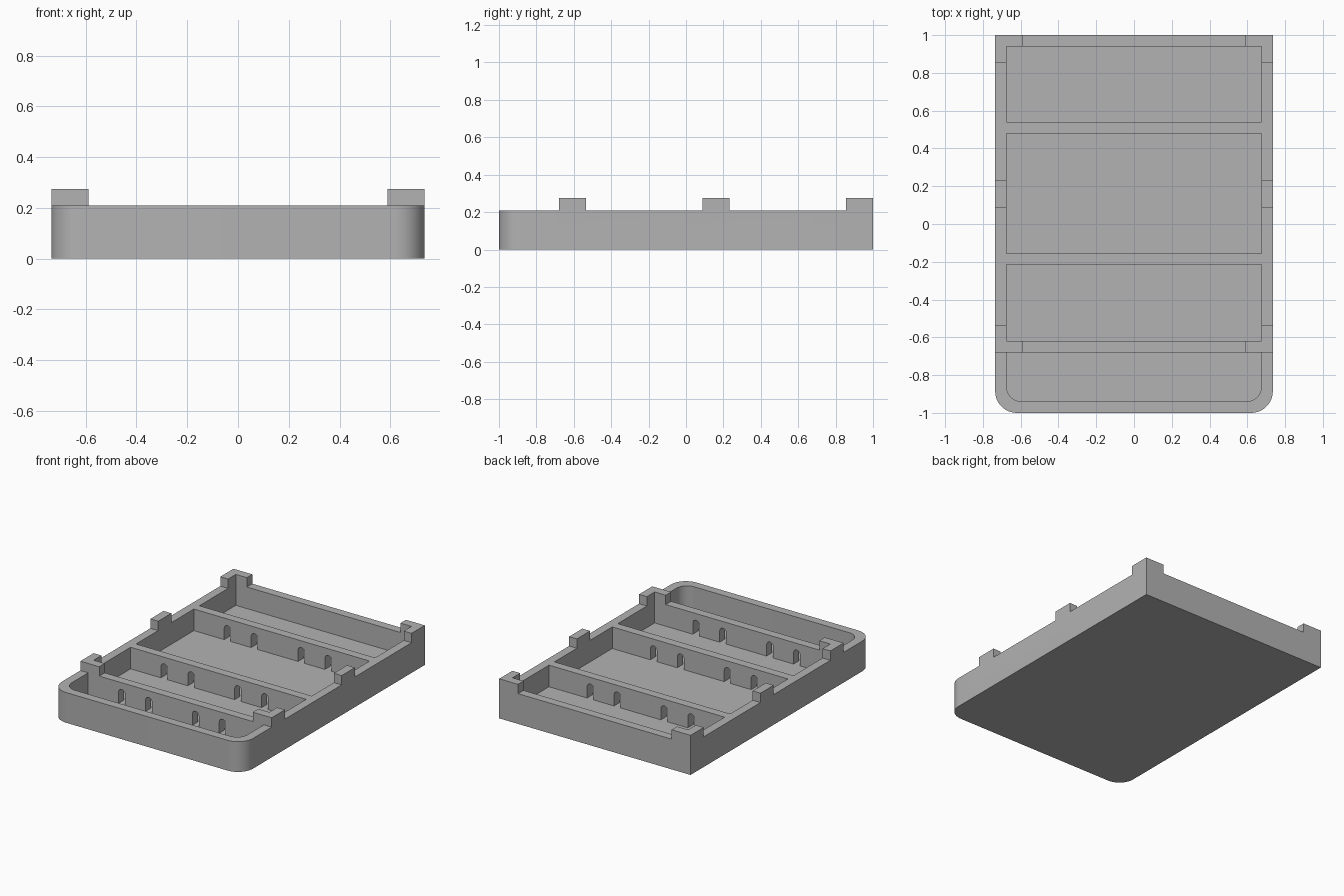
import bpy, bmesh, math

if "Cube" in bpy.data.objects:
    bpy.data.objects.remove(bpy.data.objects["Cube"], do_unlink=True)

W, L = 0.735, 1.0                 # half width, half length
WALL, FLOOR, RIM, POST = 0.06, 0.06, 0.21, 0.275
DIVIDERS = (0.51, -0.185, -0.65)  # divider centre lines along y
ARM = 0.145                       # length of a locating post

grey = bpy.data.materials.new("plain grey")
grey.use_nodes = True
GREY = (0.45, 0.45, 0.45, 1)
grey.diffuse_color = GREY
grey.node_tree.nodes["Principled BSDF"].inputs["Base Color"].default_value = GREY


def extrude(name, outline, depth):
    """Solid from a 3D outline pushed along a vector."""
    bm = bmesh.new()
    face = bm.faces.new([bm.verts.new(p) for p in outline])
    top = bmesh.ops.extrude_face_region(bm, geom=[face], use_keep_orig=True)["geom"]
    bmesh.ops.translate(bm, vec=depth, verts=[v for v in top if isinstance(v, bmesh.types.BMVert)])
    bmesh.ops.recalc_face_normals(bm, faces=bm.faces)
    mesh = bpy.data.meshes.new(name)
    bm.to_mesh(mesh)
    bm.free()
    mesh.materials.append(grey)
    obj = bpy.data.objects.new(name, mesh)
    bpy.context.collection.objects.link(obj)
    return obj


def arc(cx, cy, r, start, end, n=12):
    angles = [math.radians(start + (end - start) * i / n) for i in range(n + 1)]
    return [(cx + r * math.cos(a), cy + r * math.sin(a)) for a in angles]


def block(name, x0, x1, y0, y1, z0, z1, r=0):
    """Box whose two front corners may be rounded."""
    if r:
        front = arc(x0 + r, y0 + r, r, 180, 270) + arc(x1 - r, y0 + r, r, 270, 360)
    else:
        front = [(x0, y0), (x1, y0)]
    outline = front + [(x1, y1), (x0, y1)]
    return extrude(name, [(x, y, z0) for x, y in outline], (0, 0, z1 - z0))


def combine(target, tool, operation):
    """Apply a boolean and discard the tool."""
    mod = target.modifiers.new("boolean", "BOOLEAN")
    mod.object, mod.operation, mod.solver = tool, operation, "EXACT"
    bpy.ops.object.select_all(action="DESELECT")
    bpy.context.view_layer.objects.active = target
    target.select_set(True)
    bpy.ops.object.modifier_apply(modifier=mod.name)
    bpy.data.objects.remove(tool, do_unlink=True)


# Outer tray with a rounded front
tray = block("compartment_tray", -W, W, -L, L, 0, RIM, r=0.115)

# Four compartments between the dividers
edges = [L - WALL / 2, *DIVIDERS, -L + WALL / 2]
for i, (back, front) in enumerate(zip(edges, edges[1:])):
    pocket = block("pocket_cutter", -W + WALL, W - WALL, front + WALL / 2, back - WALL / 2,
                   FLOOR, 0.4, r=0.08 if i == 3 else 0)
    combine(tray, pocket, "DIFFERENCE")

# Arched cable slots running through every divider
for x in (-0.417, -0.21, 0.15, 0.357):
    r = 0.025
    outline = [(x - r, FLOOR), (x + r, FLOOR)] + arc(x, 0.163 - r, r, 0, 180)
    slot = extrude("slot_cutter", [(px, -0.75, pz) for px, pz in outline], (0, 1.4, 0))
    combine(tray, slot, "DIFFERENCE")

# Locating posts: corner brackets at back and front, plain blocks midway
front_y = DIVIDERS[2] - WALL / 2
for side in (-1, 1):
    def post(length, y0, y1):
        x0, x1 = sorted((side * W, side * (W - length)))
        combine(tray, block("post", x0, x1, y0, y1, RIM - 0.05, POST), "UNION")

    for y0 in (L - ARM, 0.088, front_y):
        post(WALL, y0, y0 + ARM)
    post(ARM, L - WALL, L)
    post(ARM, front_y, front_y + WALL)

bpy.ops.object.shade_smooth_by_angle(angle=math.radians(30))
